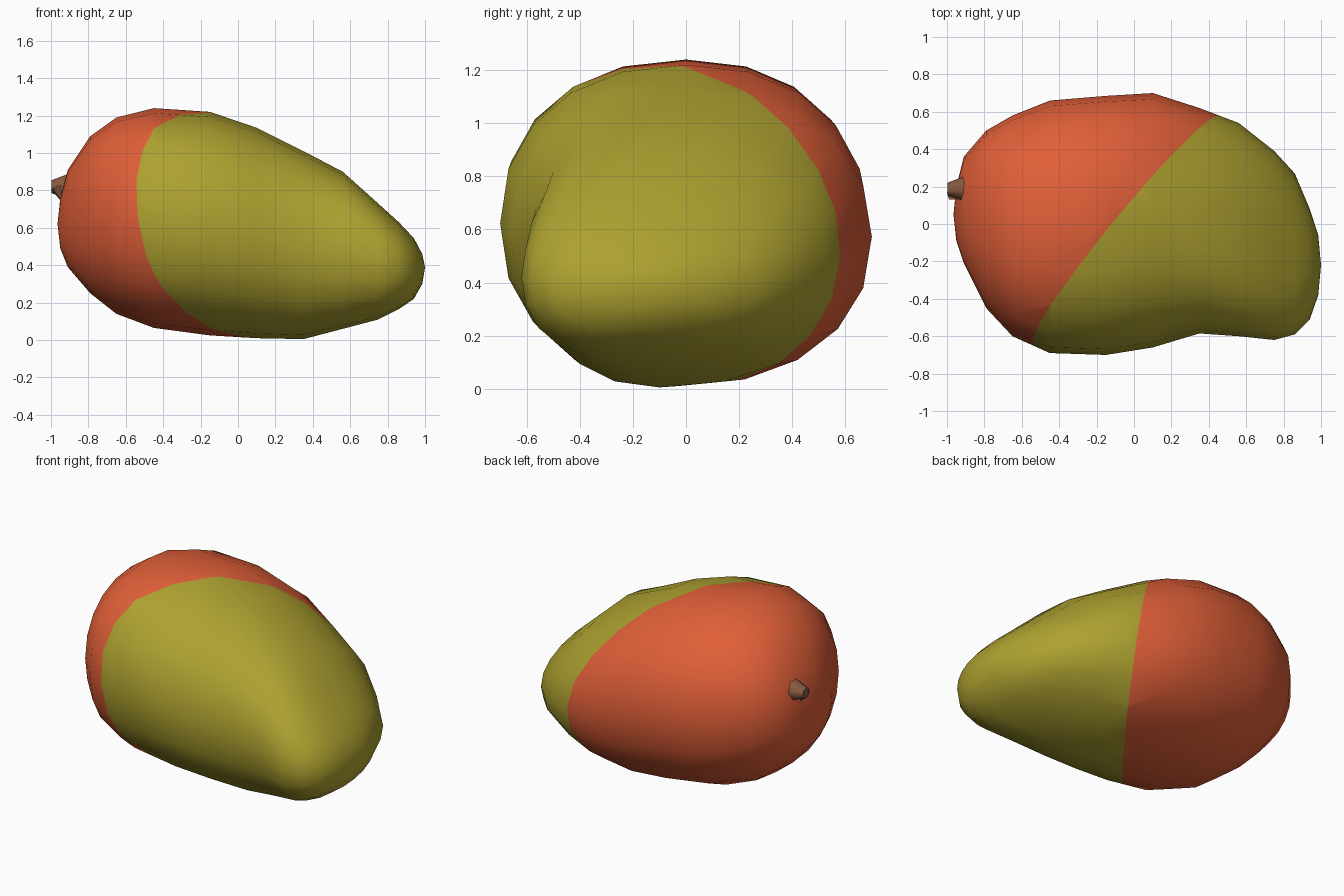
import bpy, bmesh, math
from mathutils import Vector, Matrix

if "Cube" in bpy.data.objects:
    bpy.data.objects.remove(bpy.data.objects["Cube"])


def material(name, rgb):
    m = bpy.data.materials.new(name)
    m.diffuse_color = (*rgb, 1)
    m.use_nodes = True
    m.node_tree.nodes["Principled BSDF"].inputs["Base Color"].default_value = m.diffuse_color
    return m


GREEN = material("olive yellow skin", (0.42, 0.36, 0.03))
RED = material("orange red skin", (0.75, 0.115, 0.04))
BROWN = material("brown stem", (0.24, 0.10, 0.05))


def finish(bm, name, mats, angle):
    bmesh.ops.recalc_face_normals(bm, faces=bm.faces)
    me = bpy.data.meshes.new(name)
    bm.to_mesh(me)
    bm.free()
    for m in mats:
        me.materials.append(m)
    ob = bpy.data.objects.new(name, me)
    bpy.context.collection.objects.link(ob)
    bpy.ops.object.select_all(action='DESELECT')
    ob.select_set(True)
    bpy.context.view_layer.objects.active = ob
    bpy.ops.object.shade_smooth_by_angle(angle=math.radians(angle))
    return ob


# Fruit cross-sections: x, front y, crown y, back y, bottom z, top z
SECTIONS = [
    (-0.95, -0.09, 0.05, 0.20, 0.49, 0.76),
    (-0.91, -0.21, 0.05, 0.36, 0.39, 0.91),
    (-0.79, -0.45, 0.03, 0.50, 0.25, 1.09),
    (-0.65, -0.60, 0.00, 0.58, 0.14, 1.19),
    (-0.45, -0.69, 0.00, 0.66, 0.065, 1.24),
    (-0.15, -0.70, 0.00, 0.685, 0.025, 1.22),
    (0.10, -0.66, -0.03, 0.70, 0.01, 1.135),
    (0.35, -0.585, -0.10, 0.62, 0.005, 1.01),
    (0.56, -0.60, -0.19, 0.54, 0.06, 0.90),
    (0.75, -0.62, -0.25, 0.39, 0.11, 0.73),
    (0.86, -0.59, -0.28, 0.27, 0.165, 0.63),
    (0.94, -0.51, -0.25, 0.08, 0.22, 0.545),
    (0.985, -0.38, -0.22, -0.06, 0.30, 0.46),
]
SIDES = 20
POWER = 2 / 2.2


def soft(v):
    return math.copysign(abs(v) ** POWER, v)


bm = bmesh.new()
rings = []
for x, front, crown, back, low, high in SECTIONS:
    ring = []
    for i in range(SIDES):
        a = 2 * math.pi * i / SIDES
        c, s = soft(math.cos(a)), soft(math.sin(a))
        y = crown + c * ((back - crown) if c > 0 else (crown - front))
        ring.append(bm.verts.new((x, y, (low + high) / 2 + s * (high - low) / 2)))
    rings.append(ring)
for r0, r1 in zip(rings, rings[1:]):
    for i in range(SIDES):
        j = (i + 1) % SIDES
        bm.faces.new((r0[i], r0[j], r1[j], r1[i]))
for ring, pole in ((rings[0], (-0.965, 0.05, 0.62)), (rings[-1], (1.0, -0.22, 0.39))):
    p = bm.verts.new(pole)
    for i in range(SIDES):
        bm.faces.new((ring[i], ring[(i + 1) % SIDES], p))

# Blush: cut the skin along a slanted plane and colour the stem side red
point, normal = Vector((-0.12, 0, 1.2)), Vector((1, -0.78, 0.17))
bmesh.ops.bisect_plane(bm, geom=bm.verts[:] + bm.edges[:] + bm.faces[:],
                       plane_co=point, plane_no=normal, dist=1e-5)
for f in bm.faces:
    f.material_index = int((f.calc_center_median() - point).dot(normal) < 0)
finish(bm, "fruit", [GREEN, RED], 80)

# Stem stub: a squat knob with a small spur hanging below it
bm = bmesh.new()
bmesh.ops.create_cone(bm, cap_ends=True, segments=7, radius1=0.07, radius2=0.035, depth=0.09,
                      matrix=Matrix.Translation((-0.953, 0.185, 0.82)) @ Matrix.Rotation(-math.pi / 2, 4, 'Y'))
bmesh.ops.create_cone(bm, cap_ends=True, segments=5, radius1=0.005, radius2=0.035, depth=0.08,
                      matrix=Matrix.Translation((-0.955, 0.16, 0.78)) @ Matrix.Rotation(-0.4, 4, 'Y'))
stem = finish(bm, "stem", [BROWN], 50)
for v in stem.data.vertices:
    v.co.x = max(v.co.x, -1.0)
